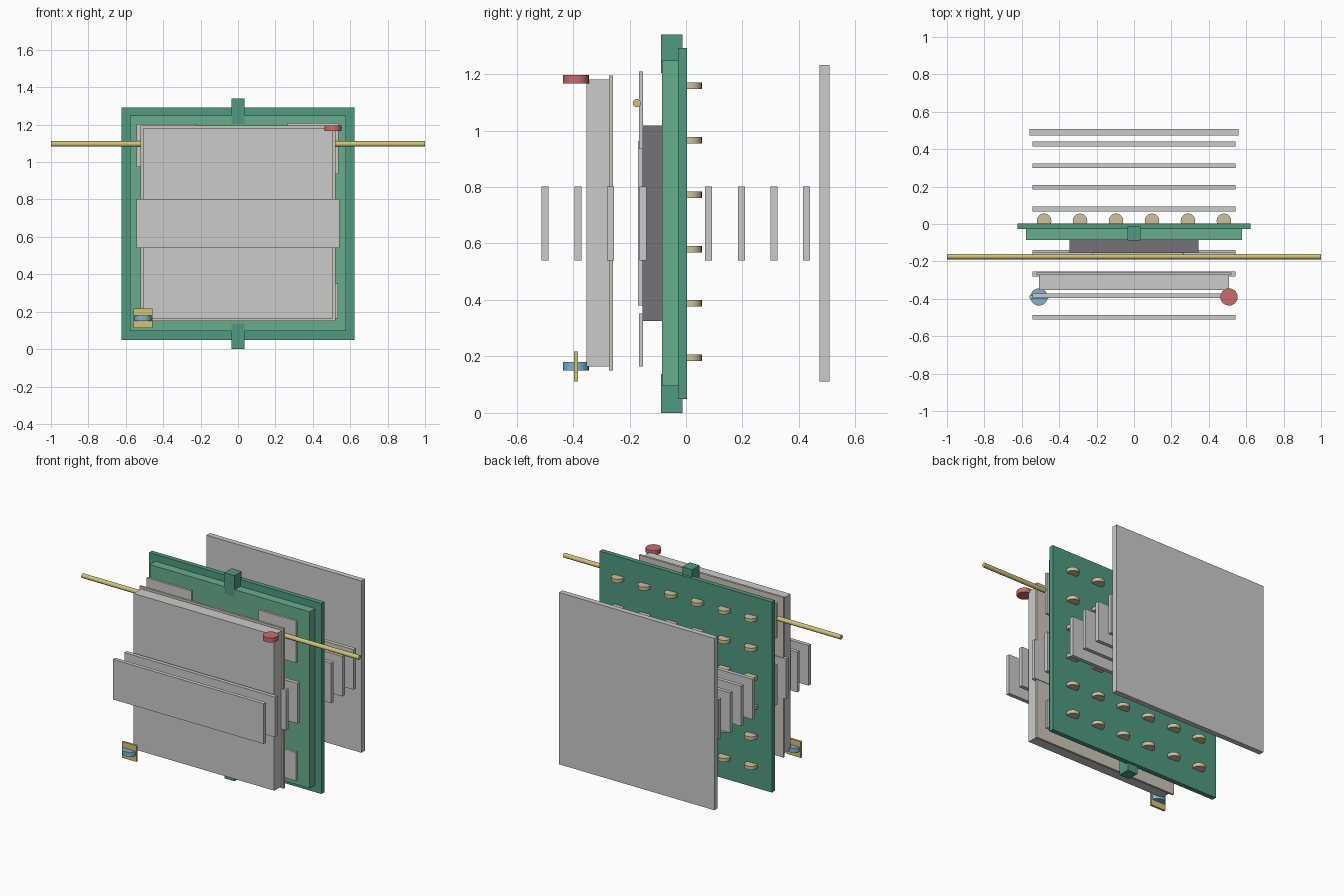
import bpy, math

if "Cube" in bpy.data.objects:
    bpy.data.objects.remove(bpy.data.objects["Cube"])


def mat(name, r, g, b):
    m = bpy.data.materials.new(name)
    m.diffuse_color = (r, g, b, 1)
    m.use_nodes = True
    m.node_tree.nodes["Principled BSDF"].inputs["Base Color"].default_value = m.diffuse_color
    return m


GREEN = mat("dark_green", 0.08, 0.32, 0.22)
LIGHT_GREEN = mat("light_green", 0.14, 0.42, 0.27)
BEIGE = mat("beige", 0.62, 0.57, 0.48)
TAN = mat("tan", 0.63, 0.53, 0.32)
YELLOW = mat("yellow", 0.66, 0.55, 0.17)
RED = mat("red", 0.6, 0.15, 0.15)
BLUE = mat("blue", 0.2, 0.46, 0.68)
DARK = mat("dark_grey", 0.18, 0.17, 0.19)


def box(name, x, y, z, material=None):
    """Box from (min, max) ranges on each axis."""
    bpy.ops.mesh.primitive_cube_add(size=1, location=[sum(r) / 2 for r in (x, y, z)])
    o = bpy.context.object
    o.name = name
    o.scale = [r[1] - r[0] for r in (x, y, z)]
    bpy.ops.object.transform_apply(location=False, rotation=False, scale=True)
    if material:
        o.data.materials.append(material)
    return o


def cyl(name, loc, radius, depth, material, sides=24, rot=(0, 0, 0)):
    bpy.ops.mesh.primitive_cylinder_add(vertices=sides, radius=radius, depth=depth,
                                        location=loc, rotation=rot)
    o = bpy.context.object
    o.name = name
    o.data.materials.append(material)
    bpy.ops.object.shade_smooth_by_angle(angle=math.radians(35))
    return o


# Main panel, raised slab and the two mounting tabs
box("main_panel", (-0.622, 0.622), (-0.028, 0.003), (0.05, 1.293), GREEN)
box("raised_slab", (-0.577, 0.577), (-0.085, -0.028), (0.096, 1.248), LIGHT_GREEN)
box("bottom_tab", (-0.036, 0.036), (-0.089, -0.013), (0.0, 0.138), GREEN)
box("top_tab", (-0.036, 0.036), (-0.089, -0.013), (1.203, 1.341), GREEN)

# Battery block and circuit plates in front of the slab
box("core_block", (-0.345, 0.345), (-0.154, -0.085), (0.326, 1.018), DARK)
box("centre_plate", (-0.225, 0.26), (-0.170, -0.150), (0.38, 0.963))
plates = {
    "top_left_plate": ((-0.543, -0.22), (0.975, 1.203)),
    "top_right_plate": ((0.265, 0.537), (0.935, 1.209)),
    "bottom_right_plate": ((0.265, 0.535), (0.165, 0.352)),
    "bottom_left_plate": ((-0.50, -0.225), (0.17, 0.35)),
}
for name, (x, z) in plates.items():
    box(name, x, (-0.167, -0.152), z)

# Front cover with its thin backing sheet
box("front_cover", (-0.508, 0.508), (-0.352, -0.273), (0.165, 1.18))
box("backing_sheet", (-0.521, 0.521), (-0.273, -0.259), (0.151, 1.195), BEIGE)

# Rear cover
box("rear_cover", (-0.56, 0.56), (0.473, 0.508), (0.111, 1.232))

# Evenly spaced horizontal slats running from front to back
for i in range(9):
    y = -0.499 + i * 0.1158
    box(f"slat_{i + 1}", (-0.544, 0.544), (y - 0.0125, y + 0.0125), (0.54, 0.802))

# Grid of half-round studs on the back of the panel
for row in range(6):
    for col in range(6):
        cyl(f"stud_{row + 1}_{col + 1}",
            (-0.481 + col * 0.1924, 0.017, 0.195 + row * 0.1926), 0.039, 0.023, TAN)

# Cross rod
cyl("cross_rod", (0, -0.174, 1.097), 0.0145, 2.0, YELLOW, 16, (0, math.pi / 2, 0))

# Red knob, blue knob and its yellow marker plate
cyl("red_knob", (0.508, -0.39, 1.182), 0.046, 0.029, RED)
cyl("blue_knob", (-0.508, -0.39, 0.165), 0.046, 0.029, BLUE)
box("marker_plate", (-0.56, -0.456), (-0.397, -0.383), (0.112, 0.217), YELLOW)
